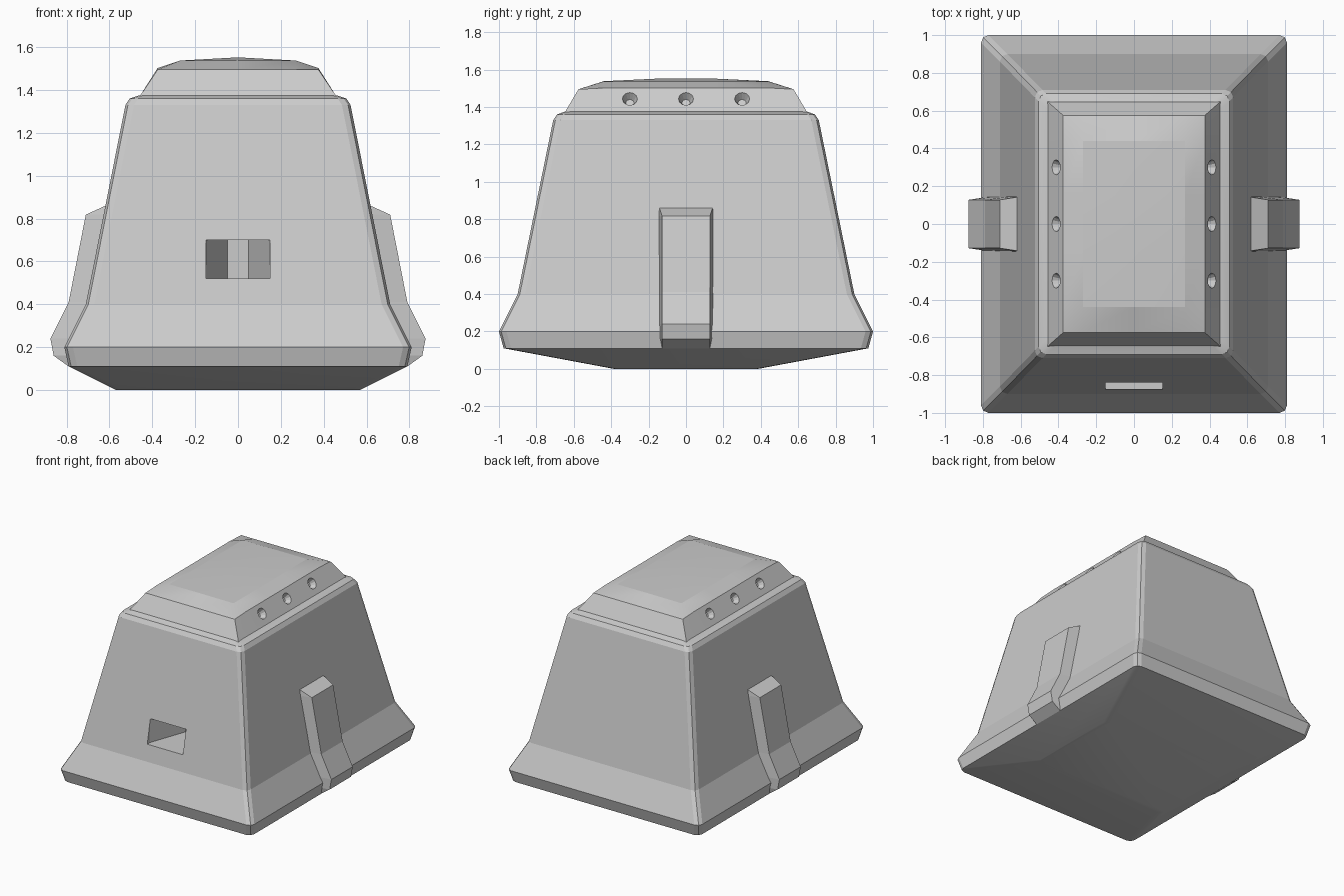
import bpy, bmesh, math
from mathutils import Vector

if "Cube" in bpy.data.objects:
    bpy.data.objects.remove(bpy.data.objects["Cube"])


def finish(name, bm):
    bmesh.ops.recalc_face_normals(bm, faces=bm.faces)
    me = bpy.data.meshes.new(name)
    bm.to_mesh(me)
    bm.free()
    ob = bpy.data.objects.new(name, me)
    bpy.context.collection.objects.link(ob)
    return ob


def loft(name, rings):
    """Skin a list of equal-length point rings and close both ends."""
    bm = bmesh.new()
    vs = [[bm.verts.new(p) for p in r] for r in rings]
    n = len(vs[0])
    for a, b in zip(vs, vs[1:]):
        for i in range(n):
            j = (i + 1) % n
            bm.faces.new((a[i], a[j], b[j], b[i]))
    bm.faces.new(vs[0])
    bm.faces.new(vs[-1])
    return finish(name, bm)


def rounded_rect(hx, hy, z, r=0.04, seg=2):
    pts = []
    for k, (sx, sy) in enumerate(((1, 1), (-1, 1), (-1, -1), (1, -1))):
        for s in range(seg + 1):
            t = math.pi / 2 * (k + s / seg)
            pts.append((sx * (hx - r) + r * math.cos(t), sy * (hy - r) + r * math.sin(t), z))
    return pts


def activate(ob):
    bpy.ops.object.select_all(action='DESELECT')
    ob.select_set(True)
    bpy.context.view_layer.objects.active = ob


def cut(ob, cutter):
    cutter.hide_render = True
    mod = ob.modifiers.new("cut", 'BOOLEAN')
    mod.operation = 'DIFFERENCE'
    mod.solver = 'EXACT'
    mod.object = cutter
    activate(ob)
    bpy.ops.object.modifier_apply(modifier=mod.name)
    bpy.data.objects.remove(cutter, do_unlink=True)


def smooth(ob):
    activate(ob)
    bpy.ops.object.shade_smooth_by_angle(angle=math.radians(15))


# Tapered housing with flared skirt and shallow keel
levels = [(0.57, 0.385, 0), (0.79, 0.975, 0.11), (0.81, 1.0, 0.2), (0.71, 0.9, 0.4),
          (0.525, 0.71, 1.33), (0.505, 0.69, 1.36), (0.46, 0.65, 1.375)]
body = loft("housing", [rounded_rect(*l) for l in levels])

# Front slot, narrowing toward the back
slot = loft("slot_cutter", [[(-0.15, -0.875, z), (0.15, -0.875, z), (0.15, -0.84, z),
                             (0.05, -0.56, z), (-0.05, -0.56, z), (-0.15, -0.84, z)]
                            for z in (0.52, 0.70)])
for v in slot.data.vertices:
    if v.co.y < -0.87:
        v.co.y = -1.1
cut(body, slot)
smooth(body)

# Domed cap with sloping sides
DX = {0: 0, 0.27: 0.015, 0.375: 0.05}
DY = {0.15: 0, 0.44: 0.014, 0.575: 0.057}
xs = [-0.375, -0.27, 0, 0.27, 0.375]
ys = [-0.575, -0.44, -0.15, 0.15, 0.44, 0.575]
bm = bmesh.new()
grid = [[bm.verts.new((x, y, 1.552 - max(DX[abs(x)], DY[abs(y)]))) for y in ys] for x in xs]
for i in range(len(xs) - 1):
    for j in range(len(ys) - 1):
        bm.faces.new((grid[i][j], grid[i + 1][j], grid[i + 1][j + 1], grid[i][j + 1]))
rim = [e for e in bm.edges if e.is_boundary]
ext = bmesh.ops.extrude_edge_only(bm, edges=rim)["geom"]
for v in [g for g in ext if isinstance(g, bmesh.types.BMVert)]:
    v.co = (v.co.x / 0.375 * 0.46, v.co.y / 0.575 * 0.65, 1.368)
bmesh.ops.contextual_create(bm, geom=[g for g in ext if isinstance(g, bmesh.types.BMEdge)])
cap = finish("cap", bm)

# Conical pits along both sides of the cap
for side in (-1, 1):
    normal = Vector((side * 0.84, 0, 0.54)).normalized()
    for y in (-0.3, 0, 0.3):
        bm = bmesh.new()
        bmesh.ops.create_cone(bm, cap_ends=True, segments=12, radius1=0.022,
                              radius2=0.058, depth=0.08)
        pit = finish("pit_cutter", bm)
        rot = normal.to_track_quat('Z', 'Y')
        centre = Vector((side * 0.412, y, 1.443))
        for v in pit.data.vertices:
            v.co = rot @ v.co + centre
        cut(cap, pit)
smooth(cap)

# Bent side ribs, slightly drafted toward the outside
outer = [(0.79, 0.11), (0.86, 0.16), (0.875, 0.24), (0.79, 0.41), (0.71, 0.818), (0.6, 0.868)]
inner = [(0.6, 0.11), (0.7, 0.16), (0.7, 0.24), (0.64, 0.41), (0.58, 0.818), (0.56, 0.868)]
for side, name in ((-1, "left_rib"), (1, "right_rib")):
    rings = []
    for (xo, zo), (xi, zi) in zip(outer, inner):
        wo = 0.145 if xo == 0.6 else 0.128
        rings.append([(side * xo, -wo, zo), (side * xo, wo, zo),
                      (side * xi, 0.155, zi), (side * xi, -0.155, zi)])
    loft(name, rings)
